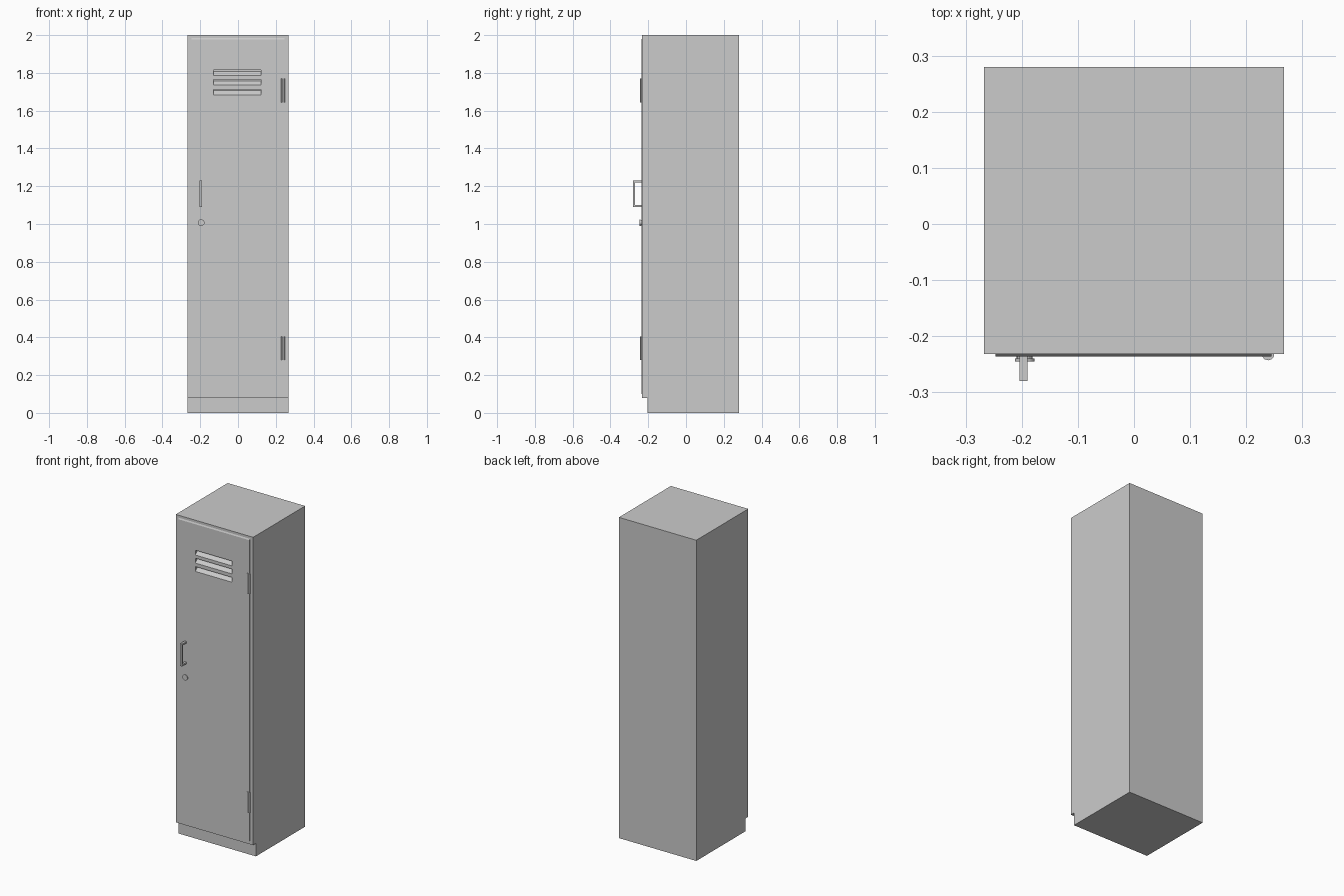
import bpy, bmesh, math
from mathutils import Matrix

if "Cube" in bpy.data.objects:
    bpy.data.objects.remove(bpy.data.objects["Cube"])


def finish(name, bm):
    bmesh.ops.recalc_face_normals(bm, faces=bm.faces)
    mesh = bpy.data.meshes.new(name)
    bm.to_mesh(mesh)
    bm.free()
    obj = bpy.data.objects.new(name, mesh)
    bpy.context.collection.objects.link(obj)
    return obj


def add_prism(bm, x0, x1, profile):
    """Extrude a closed (y, z) profile from x0 to x1."""
    face = bm.faces.new([bm.verts.new((x0, y, z)) for y, z in profile])
    new = bmesh.ops.extrude_face_region(bm, geom=[face])["geom"]
    bmesh.ops.translate(bm, vec=(x1 - x0, 0, 0),
                        verts=[v for v in new if isinstance(v, bmesh.types.BMVert)])


def prism(name, x0, x1, profile):
    bm = bmesh.new()
    add_prism(bm, x0, x1, profile)
    return finish(name, bm)


def cylinder(name, loc, radius, depth, sides, along_y=False):
    bm = bmesh.new()
    mat = Matrix.Translation(loc)
    if along_y:
        mat = mat @ Matrix.Rotation(math.pi / 2, 4, 'X')
    bmesh.ops.create_cone(bm, cap_ends=True, segments=sides, radius1=radius,
                          radius2=radius, depth=depth, matrix=mat)
    return finish(name, bm)


FRONT, DOOR = -0.232, -0.236

# Cabinet body and recessed plinth
body = prism("cabinet_body", -0.267, 0.267,
             [(FRONT, 0.08), (0.28, 0.08), (0.28, 2.0), (FRONT, 2.0)])
prism("plinth", -0.267, 0.267,
      [(-0.205, 0), (0.28, 0), (0.28, 0.08), (-0.205, 0.08)])

# Thin door with a chamfered top edge
door = prism("door", -0.247, 0.245,
             [(FRONT, 0.1), (DOOR, 0.1), (DOOR, 1.977), (FRONT, 1.985)])

# Three vent slots with sloping floors
bm = bmesh.new()
for z in (1.80, 1.75, 1.698):
    add_prism(bm, -0.129, 0.123,
              [(-0.25, z - 0.015), (DOOR, z - 0.015), (-0.212, z + 0.008),
               (-0.212, z + 0.015), (-0.25, z + 0.015)])
cutter = finish("vent_cutter", bm)
cutter.hide_render = True
for obj in (body, door):
    mod = obj.modifiers.new("vents", 'BOOLEAN')
    mod.object = cutter
    mod.solver = 'EXACT'
    bpy.context.view_layer.objects.active = obj
    bpy.ops.object.modifier_apply(modifier=mod.name)
bpy.data.objects.remove(cutter)

# U-shaped pull handle
prism("handle", -0.204, -0.19,
      [(FRONT, 1.09), (-0.28, 1.09), (-0.28, 1.23), (FRONT, 1.23),
       (FRONT, 1.219), (-0.269, 1.219), (-0.269, 1.101), (FRONT, 1.101)])

# Round lock with a stepped face
cylinder("lock_collar", (-0.195, -0.237, 1.007), 0.014, 0.01, 20, True)
cylinder("lock_face", (-0.195, -0.2425, 1.007), 0.0175, 0.005, 20, True)

# Hinge barrels
for label, z in (("upper", 1.706), ("lower", 0.342)):
    cylinder(label + "_hinge", (0.239, -0.2315, z), 0.0115, 0.126, 10)
